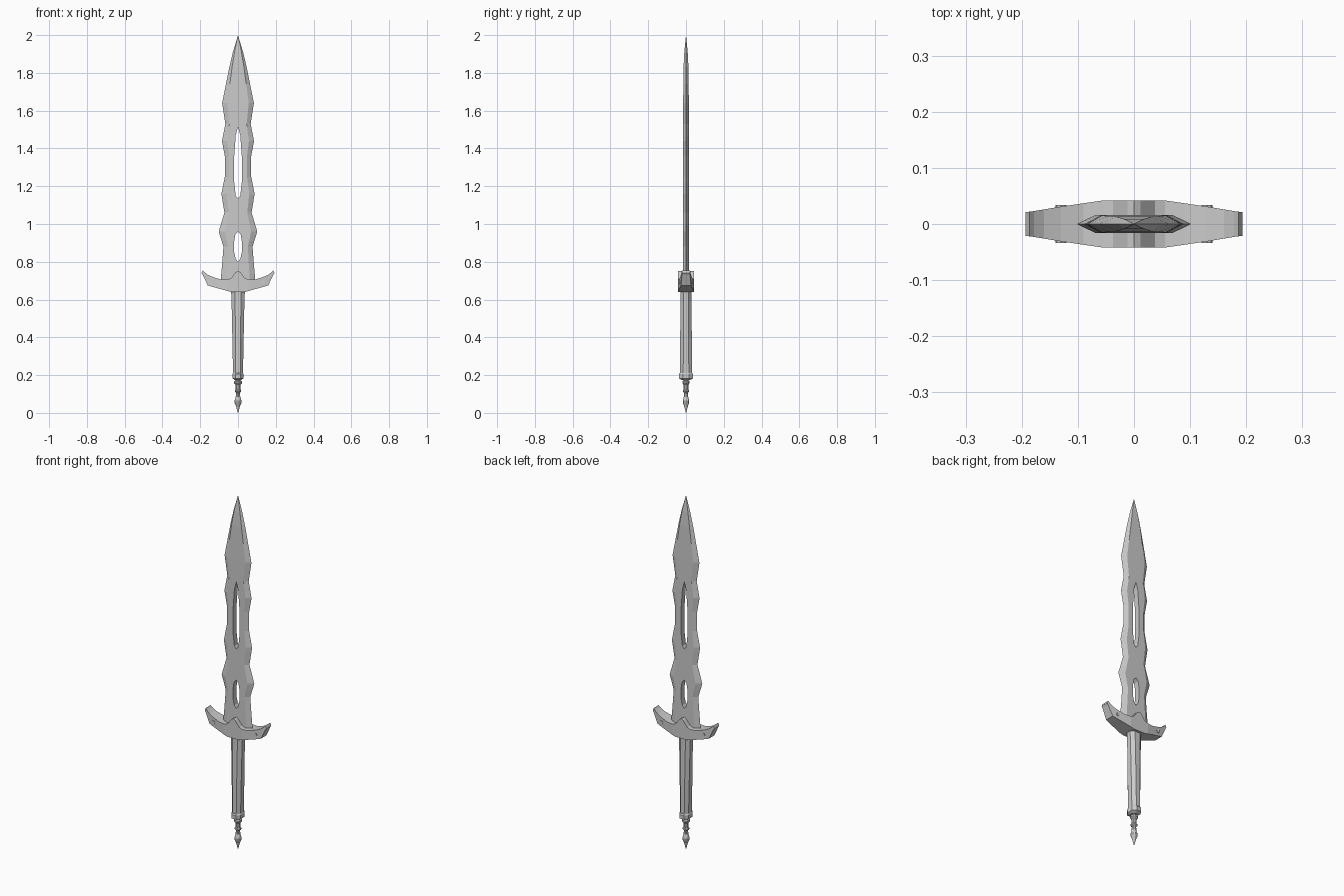
import bpy, bmesh, math

if "Cube" in bpy.data.objects:
    bpy.data.objects.remove(bpy.data.objects["Cube"])


def lerp(table, z):
    """Piecewise-linear lookup in a list of (key, value) pairs with rising keys."""
    if z <= table[0][0]:
        return table[0][1]
    for (a, u), (b, v) in zip(table, table[1:]):
        if z <= b:
            return u + (v - u) * (z - a) / (b - a)
    return table[-1][1]


def finish(bm, name):
    bmesh.ops.remove_doubles(bm, verts=bm.verts, dist=1e-5)
    bmesh.ops.dissolve_degenerate(bm, dist=1e-5, edges=bm.edges)
    bmesh.ops.recalc_face_normals(bm, faces=bm.faces)
    mesh = bpy.data.meshes.new(name)
    bm.to_mesh(mesh)
    bm.free()
    obj = bpy.data.objects.new(name, mesh)
    bpy.context.collection.objects.link(obj)
    return obj


def quad(bm, *points):
    bm.faces.new([bm.verts.new(p) for p in points])


def loft(name, sections):
    """Skin a list of point rings and cap both ends."""
    bm = bmesh.new()
    rings = [[bm.verts.new(p) for p in ring] for ring in sections]
    for lo, hi in zip(rings, rings[1:]):
        for i in range(len(lo)):
            j = (i + 1) % len(lo)
            bm.faces.new((lo[i], lo[j], hi[j], hi[i]))
    bm.faces.new(rings[0])
    bm.faces.new(rings[-1])
    return finish(bm, name)


# Blade: wavy outline, bevelled edges, two pierced slots
outline = [(0.66, 0.092), (0.72, 0.09), (0.80, 0.083), (0.88, 0.077), (0.96, 0.102),
           (1.00, 0.09), (1.06, 0.072), (1.16, 0.088), (1.25, 0.07), (1.36, 0.07),
           (1.44, 0.085), (1.53, 0.067), (1.64, 0.084), (1.74, 0.064),
           (1.83, 0.046), (1.91, 0.027), (2.0, 0.0)]
slots = [(0.80, 0), (0.815, 0.012), (0.85, 0.02), (0.91, 0.02), (0.945, 0.014), (0.96, 0),
         (1.135, 0), (1.15, 0.012), (1.22, 0.02), (1.36, 0.02), (1.47, 0.012), (1.515, 0)]
thickness = [(0.66, 0.016), (1.64, 0.015), (1.83, 0.013), (1.91, 0.009), (2.0, 0.0)]
levels = sorted({k for k, _ in outline} | {k for k, _ in slots})
bm = bmesh.new()
for s in (-1, 1):
    for z0, z1 in zip(levels, levels[1:]):
        e0, e1 = lerp(outline, z0), lerp(outline, z1)
        h0, h1 = lerp(slots, z0), lerp(slots, z1)
        t0, t1 = lerp(thickness, z0), lerp(thickness, z1)
        b0, b1 = e0 * 0.68, e1 * 0.68
        for y in (-1, 1):
            quad(bm, (s * e0, 0, z0), (s * b0, y * t0, z0), (s * b1, y * t1, z1), (s * e1, 0, z1))
            quad(bm, (s * b0, y * t0, z0), (s * h0, y * t0, z0), (s * h1, y * t1, z1), (s * b1, y * t1, z1))
        if h0 + h1 > 0:
            quad(bm, (s * h0, -t0, z0), (s * h0, t0, z0), (s * h1, t1, z1), (s * h1, -t1, z1))
finish(bm, "blade")

# Crossguard: swept-up wings with a central peak; x, bottom, top, half depth
wing = [(0.0, 0.64, 0.752, 0.042), (0.012, 0.64, 0.745, 0.042), (0.037, 0.64, 0.713, 0.042),
        (0.055, 0.645, 0.706, 0.042), (0.09, 0.655, 0.706, 0.037), (0.13, 0.666, 0.718, 0.031),
        (0.16, 0.675, 0.731, 0.026), (0.178, 0.712, 0.745, 0.023), (0.186, 0.729, 0.755, 0.022),
        (0.193, 0.74, 0.741, 0.021)]
stations = [(-x, b, t, y) for x, b, t, y in reversed(wing[1:])] + wing
loft("crossguard", [[(x, -y, b), (x, y, b), (x, y, t), (x, -y, t)] for x, b, t, y in stations])

# Rivets on both faces of each wing
for x in (-0.13, 0.13):
    bpy.ops.mesh.primitive_cylinder_add(vertices=8, radius=0.01, depth=0.068,
                                        location=(x, 0, 0.693), rotation=(math.pi / 2, 0, 0))
    bpy.context.object.name = "guard_rivet"


# Grip and collar: chamfered rectangle that tapers; z, half width, half depth
def octagon(z, hx, hy):
    k = 0.45
    half = [(hx, -k * hy), (hx, k * hy), (k * hx, hy), (-k * hx, hy)]
    return [(x, y, z) for x, y in half + [(-x, -y) for x, y in half]]


loft("grip", [octagon(*r) for r in [(0.19, 0.026, 0.033), (0.40, 0.030, 0.031),
                                    (0.59, 0.034, 0.028), (0.66, 0.037, 0.028)]])
loft("grip_collar", [octagon(*r) for r in [(0.175, 0.018, 0.022), (0.183, 0.029, 0.038),
                                           (0.205, 0.029, 0.038), (0.212, 0.026, 0.033)]])

# Pommel: turned spike
profile = [(0.18, 0.017), (0.172, 0.013), (0.167, 0.02), (0.157, 0.02), (0.15, 0.014),
           (0.125, 0.013), (0.12, 0.017), (0.112, 0.017), (0.106, 0.011), (0.085, 0.012),
           (0.065, 0.018), (0.052, 0.018), (0.04, 0.012), (0.0, 0.0006)]
loft("pommel", [[(r * math.cos(math.tau * i / 10), r * math.sin(math.tau * i / 10), z)
                 for i in range(10)] for z, r in profile])
